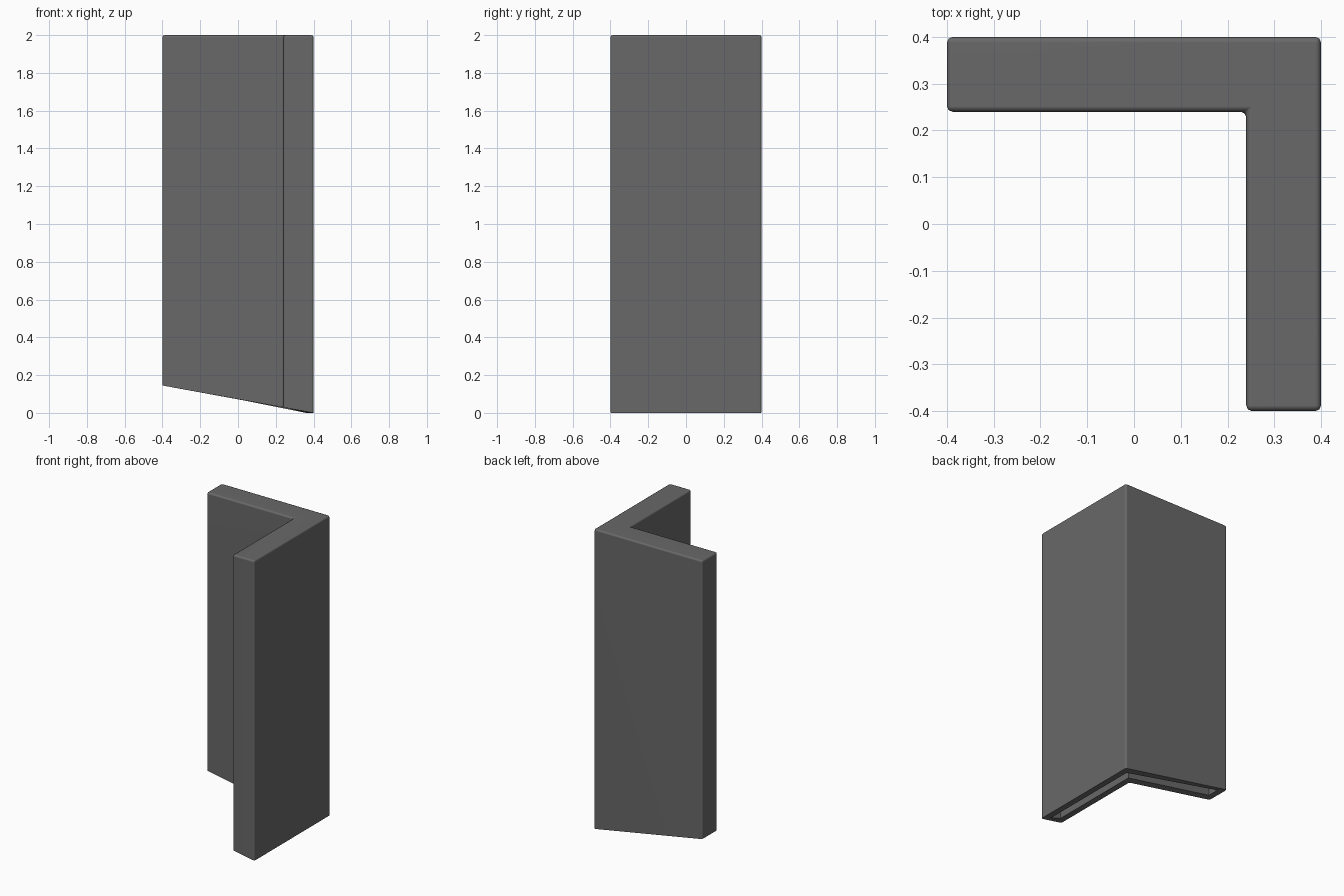
import bpy, bmesh

if "Cube" in bpy.data.objects:
    bpy.data.objects.remove(bpy.data.objects["Cube"])

HALF, ARM, WALL, TOP, RISE = 0.4, 0.16, 0.04, 2.0, 0.145


def l_profile(inset):
    """Counter-clockwise L outline, moved inwards by inset."""
    a, b = HALF - inset, HALF - ARM + inset
    return [(-a, b), (b, b), (b, -a), (a, -a), (a, a), (-a, a)]


def slant(x):
    return RISE * (HALF - x) / (2 * HALF)


bm = bmesh.new()
outer, inner = l_profile(0), l_profile(WALL)
floor = [slant(x) for x, y in outer]


def ring(points, heights):
    return [bm.verts.new((x, y, z)) for (x, y), z in zip(points, heights)]


# Outer skin, open rim and inner skin
rings = [ring(outer, [TOP] * 6), ring(outer, floor),
         ring(inner, floor), ring(inner, [TOP - WALL] * 6)]
for upper, lower in zip(rings, rings[1:]):
    for i in range(6):
        j = (i + 1) % 6
        bm.faces.new((upper[i], lower[i], lower[j], upper[j]))
# Closed top, outside and inside
bm.faces.new(rings[0])
bm.faces.new(rings[3][::-1])
bmesh.ops.recalc_face_normals(bm, faces=bm.faces)

# Soften the top outline and the outer upright edges
top = set(rings[0])
edges = [e for e in bm.edges if e.verts[0] in top or e.verts[1] in top]
bmesh.ops.bevel(bm, geom=edges, offset=0.012, segments=2, profile=0.5, affect='EDGES')

mesh = bpy.data.meshes.new("corner_panel")
bm.to_mesh(mesh)
bm.free()
panel = bpy.data.objects.new("corner_panel", mesh)
bpy.context.collection.objects.link(panel)
bpy.context.view_layer.objects.active = panel
panel.select_set(True)
bpy.ops.object.shade_smooth_by_angle(angle=0.9)

# Keep the large faces evenly shaded beside the soft edges
weighted = panel.modifiers.new("even_shading", 'WEIGHTED_NORMAL')
weighted.keep_sharp = True

# Dark grey finish
dark = bpy.data.materials.new("dark_grey")
dark.diffuse_color = (0.14, 0.14, 0.14, 1)
dark.use_nodes = True
dark.node_tree.nodes["Principled BSDF"].inputs["Base Color"].default_value = dark.diffuse_color
mesh.materials.append(dark)
